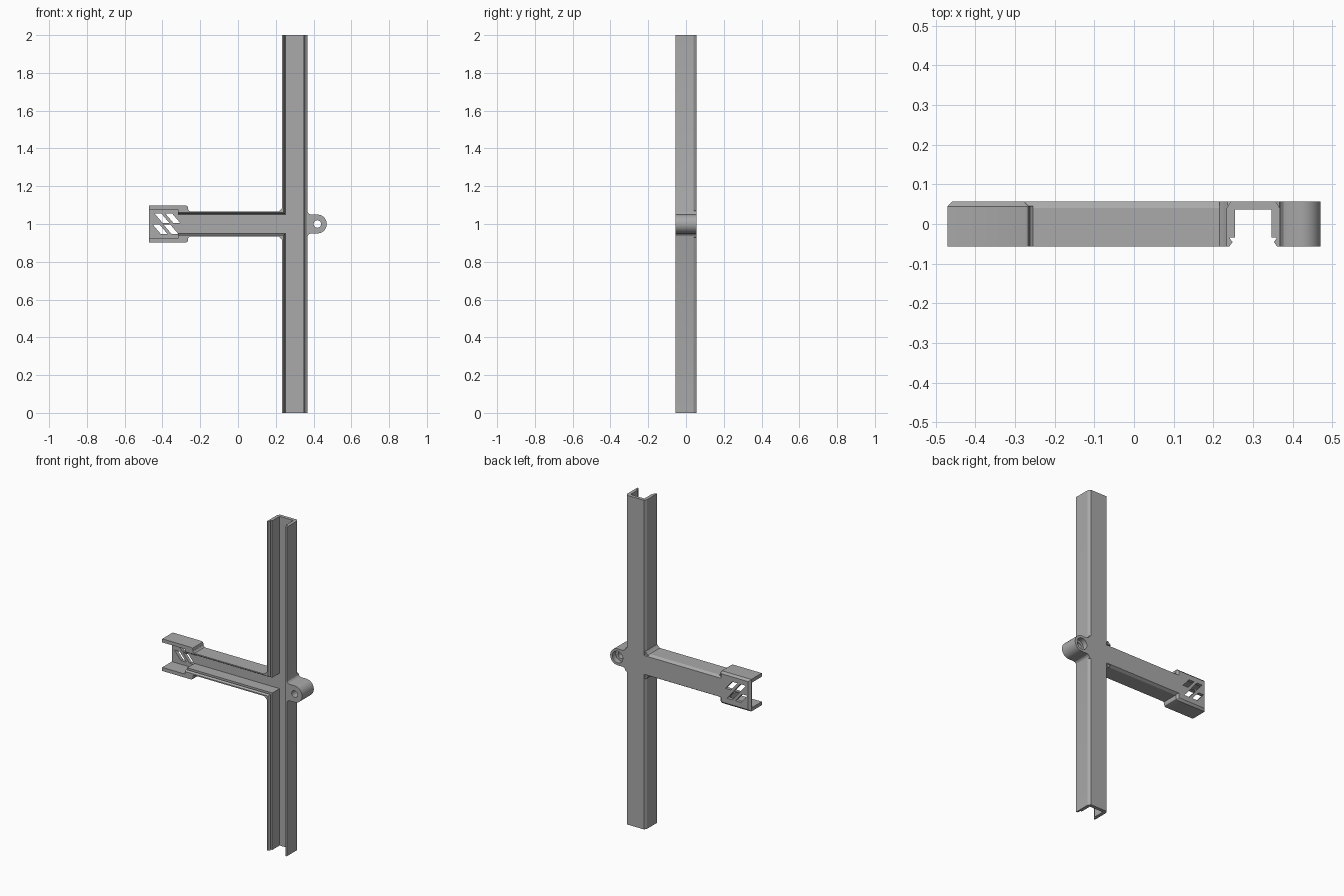
import bpy, bmesh
from math import sin, cos, pi, radians
from mathutils import Vector

cube = bpy.data.objects.get("Cube")
if cube:
    bpy.data.objects.remove(cube, do_unlink=True)

grey = bpy.data.materials.new("plain_grey")
grey.use_nodes = True
colour = (0.4, 0.4, 0.4, 1)
grey.diffuse_color = colour
grey.node_tree.nodes["Principled BSDF"].inputs["Base Color"].default_value = colour

FRONT, BACK = -0.0565, 0.0565
POST_X, MID_Z, HALF = 0.3005, 1.0, 0.067
CLIP_END, CLIP_START = -0.47, -0.264


def prism(name, points, axis, lo, hi, chamfer=0):
    """Extrude a 2D outline along an axis, with an optional chamfer on the far rim."""
    place = {"X": lambda u, v, w: (w, v, u),   # outline in (z, y)
             "Y": lambda u, v, w: (u, w, v),   # outline in (x, z)
             "Z": lambda u, v, w: (u, v, w)}[axis]  # outline in (x, y)
    bm = bmesh.new()
    face = bm.faces.new([bm.verts.new(place(u, v, lo)) for u, v in points])
    grown = bmesh.ops.extrude_face_region(bm, geom=[face])["geom"]
    shift = Vector(place(0, 0, hi - lo))
    bmesh.ops.translate(bm, vec=shift, verts=[g for g in grown if isinstance(g, bmesh.types.BMVert)])
    bmesh.ops.recalc_face_normals(bm, faces=bm.faces)
    if chamfer:
        rim = [e for g in grown if isinstance(g, bmesh.types.BMFace) for e in g.edges]
        bmesh.ops.bevel(bm, geom=rim, offset=chamfer, segments=1, affect="EDGES")
    mesh = bpy.data.meshes.new(name)
    bm.to_mesh(mesh)
    bm.free()
    mesh.materials.append(grey)
    obj = bpy.data.objects.new(name, mesh)
    bpy.context.collection.objects.link(obj)
    return obj


def combine(body, other, operation):
    mod = body.modifiers.new("combine", "BOOLEAN")
    mod.operation, mod.object, mod.solver = operation, other, "EXACT"
    bpy.context.view_layer.objects.active = body
    bpy.ops.object.modifier_apply(modifier=mod.name)
    bpy.data.objects.remove(other, do_unlink=True)


def mirrored(half, centre):
    """Complete a half section about a centre line."""
    return [(centre + u, v) for u, v in half] + [(centre - u, v) for u, v in reversed(half)]


def circle(x, z, radius, n=32):
    return [(x + radius * cos(2 * pi * i / n), z + radius * sin(2 * pi * i / n)) for i in range(n)]


def rect(x0, x1, z0, z1):
    return [(x0, z0), (x1, z0), (x1, z1), (x0, z1)]


def fillet(x, z, dx, dz, r=0.018):
    """Concave corner filler; dx and dz give the open directions."""
    arc = [(x + dx * r * (1 - sin(a)), z + dz * r * (1 - cos(a)))
           for a in [radians(15 * i) for i in range(7)]]
    back = 0.004
    return arc + [(x - dx * back, z + dz * r), (x - dx * back, z - dz * back),
                  (x + dx * r, z - dz * back)][::-1]


outer = [(HALF, FRONT), (HALF, 0.04), (HALF - 0.010, BACK)]
# Channel cavity with a snap groove and tooth at the open front
cavity = [(0.0465, 0.036), (0.0465, -0.034), (0.059, -0.034), (0.059, -0.037),
          (0.052, -0.045), (0.060, -0.0565), (0.060, -0.08)]

# Long upright and side arm
body = prism("channel_bracket", mirrored(outer, POST_X), "Z", 0, 2)
combine(body, prism("arm", mirrored(outer, MID_Z), "X", -0.40, POST_X), "UNION")

# Wider clip at the arm's end
r, h = 0.012, 0.0975
clip = [(CLIP_END, MID_Z - h), (CLIP_START - r, MID_Z - h), (CLIP_START - r * 0.3, MID_Z - h + r * 0.3),
        (CLIP_START, MID_Z - h + r)]
clip += [(x, 2 * MID_Z - z) for x, z in reversed(clip)]
combine(body, prism("clip", clip, "Y", FRONT, BACK, 0.012), "UNION")

# Screw ear on the opposite side
EAR_X, EAR_R = 0.42, 0.05
flare = [(0.355, 0.072), (0.367, 0.070), (0.370, 0.060), (0.377, 0.053), (0.387, EAR_R)]
arc = [(EAR_X + EAR_R * sin(pi * i / 24), EAR_R * cos(pi * i / 24)) for i in range(25)]
ear = [(x, MID_Z + z) for x, z in flare + arc] + [(x, MID_Z - z) for x, z in reversed(flare)]
combine(body, prism("ear", ear, "Y", FRONT, BACK), "UNION")

# Fillets where the arm meets the upright and the clip
for side in (1, -1):
    z = MID_Z + side * HALF
    combine(body, prism("fillet", fillet(POST_X - HALF, z, -1, side), "Y", FRONT, BACK), "UNION")
    combine(body, prism("fillet", fillet(CLIP_START, z, 1, side, 0.01), "Y", FRONT, 0.045), "UNION")

# Hollow the channels and clip
combine(body, prism("post_cavity", mirrored(cavity, POST_X), "Z", -0.1, 2.1), "DIFFERENCE")
combine(body, prism("arm_cavity", mirrored(cavity, MID_Z), "X", -0.34, POST_X), "DIFFERENCE")
combine(body, prism("clip_cavity", rect(-0.6, -0.318, MID_Z - 0.076, MID_Z + 0.076),
                    "Y", -0.1, 0.036), "DIFFERENCE")

# Slanted slots through the clip's back plate
for x, top in ((-0.442, 1.056), (-0.385, 1.056), (-0.452, 0.998), (-0.395, 0.998)):
    low, wide, slant = top - 0.052, 0.036, 0.044
    slot = [(x, top), (x + wide, top), (x + wide + slant, low), (x + slant, low)]
    combine(body, prism("slot", slot, "Y", 0.02, 0.1), "DIFFERENCE")

# Screw hole with a recess at the back
combine(body, prism("hole", circle(EAR_X, MID_Z, 0.02), "Y", -0.1, 0.1), "DIFFERENCE")
combine(body, prism("recess", circle(EAR_X, MID_Z, 0.035), "Y", 0.025, 0.1), "DIFFERENCE")

bpy.ops.object.select_all(action="DESELECT")
body.select_set(True)
bpy.context.view_layer.objects.active = body
bpy.ops.object.shade_smooth_by_angle(angle=radians(25))
